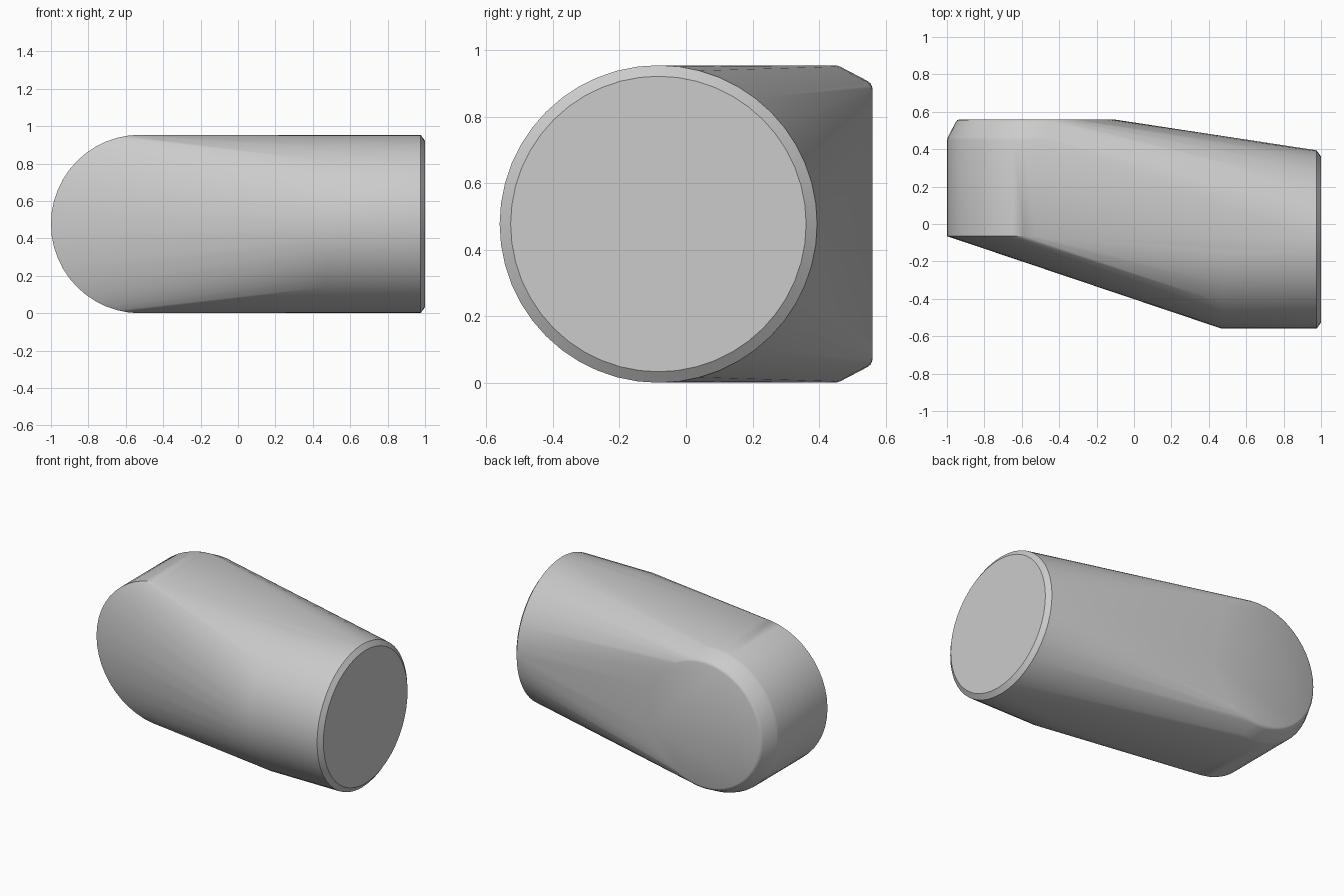
import bpy, bmesh
from math import cos, sin, pi, radians
from mathutils import Vector

cube = bpy.data.objects.get("Cube")
if cube:
    bpy.data.objects.remove(cube, do_unlink=True)

R = 0.477          # main radius, also the height of both axes
SIDES = 48


def ring(bm, axis, along, across, radius, sides=SIDES):
    """Add a circle of vertices around the x or y axis direction."""
    for i in range(sides):
        a = 2 * pi * i / sides
        u, z = across + radius * cos(a), R + radius * sin(a)
        bm.verts.new(Vector((along, u, z)) if axis == "x" else Vector((u, along, z)))


bm = bmesh.new()

# Straight round end with a narrow chamfer, facing +x
for x, r in ((0.47, R), (0.976, R), (1.0, R - 0.033)):
    ring(bm, "x", x, -0.083, r)

# Crosswise round end with a softened rear rim, facing +y
for y, r in ((-0.065, R), (0.45, R), (0.465, 0.472), (0.545, 0.43), (0.555, 0.422), (0.56, 0.41)):
    ring(bm, "y", y, R - 1, r)

# Wrap both ends in one skin
hull = bmesh.ops.convex_hull(bm, input=bm.verts)
bmesh.ops.delete(bm, geom=[v for v in bm.verts if not v.link_faces], context="VERTS")
bmesh.ops.dissolve_limit(bm, angle_limit=radians(0.3), verts=bm.verts, edges=bm.edges)
bmesh.ops.recalc_face_normals(bm, faces=bm.faces)

mesh = bpy.data.meshes.new("elbow_body")
bm.to_mesh(mesh)
bm.free()
body = bpy.data.objects.new("elbow_body", mesh)
bpy.context.collection.objects.link(body)

# Plain grey finish
grey = bpy.data.materials.new("plain_grey")
grey.use_nodes = True
colour = (0.6, 0.6, 0.6, 1)
grey.diffuse_color = colour
grey.node_tree.nodes["Principled BSDF"].inputs["Base Color"].default_value = colour
mesh.materials.append(grey)

bpy.ops.object.select_all(action="DESELECT")
body.select_set(True)
bpy.context.view_layer.objects.active = body
bpy.ops.object.shade_smooth_by_angle(angle=radians(35))
